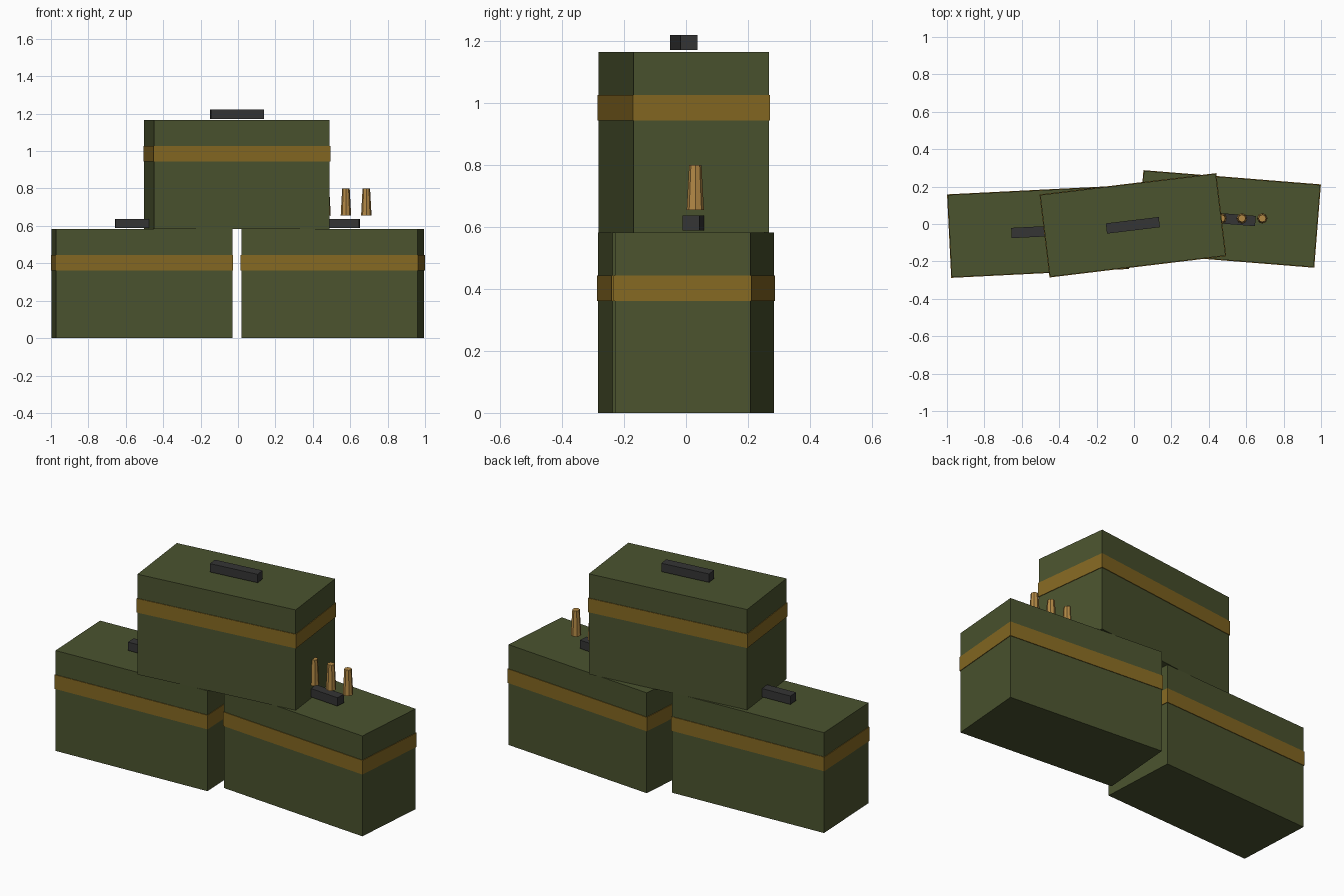
import bpy, bmesh, math
from mathutils import Matrix

if "Cube" in bpy.data.objects:
    bpy.data.objects.remove(bpy.data.objects["Cube"])


def material(name, rgb):
    m = bpy.data.materials.new(name)
    m.diffuse_color = (*rgb, 1.0)
    m.use_nodes = True
    m.node_tree.nodes["Principled BSDF"].inputs["Base Color"].default_value = m.diffuse_color
    return m


OLIVE = material("olive green", (0.070, 0.087, 0.028))
GOLD = material("dull gold", (0.235, 0.140, 0.016))
DARK = material("dark grey", (0.035, 0.035, 0.035))
BRASS = material("brass", (0.45, 0.25, 0.06))


def add_object(name, bm, mat, loc, angle=0.0):
    mesh = bpy.data.meshes.new(name)
    bm.to_mesh(mesh)
    bm.free()
    mesh.materials.append(mat)
    obj = bpy.data.objects.new(name, mesh)
    obj.location = loc
    obj.rotation_euler.z = angle
    bpy.context.collection.objects.link(obj)


def box(name, mat, x, y, z0, z1, length, width, angle):
    bm = bmesh.new()
    bmesh.ops.create_cube(bm, size=1.0, matrix=Matrix.Diagonal((length, width, z1 - z0, 1)))
    add_object(name, bm, mat, (x, y, (z0 + z1) / 2), angle)


# Three crates, each with a painted band and a lid handle
H = 0.583
for side, x, y, z, angle in (("left", -0.513, -0.041, 0.0, 0.05),
                             ("right", 0.507, 0.027, 0.0, -0.08),
                             ("top", -0.006, -0.007, H, 0.12)):
    box(side + "_crate", OLIVE, x, y, z, z + H, 0.945, 0.44, angle)
    box(side + "_band", GOLD, x, y, z + 0.361, z + 0.443, 0.952, 0.447, angle)
    box(side + "_handle", DARK, x, y, z + H + 0.006, z + H + 0.055, 0.285, 0.055, angle)

# Row of tapered brass rounds above the right crate
for i in range(3):
    bm = bmesh.new()
    bmesh.ops.create_cone(bm, cap_ends=True, segments=8, radius1=0.028,
                          radius2=0.02, depth=0.146)
    add_object(f"round_{i + 1}", bm, BRASS, (0.468 + 0.109 * i, 0.03, 0.728))
